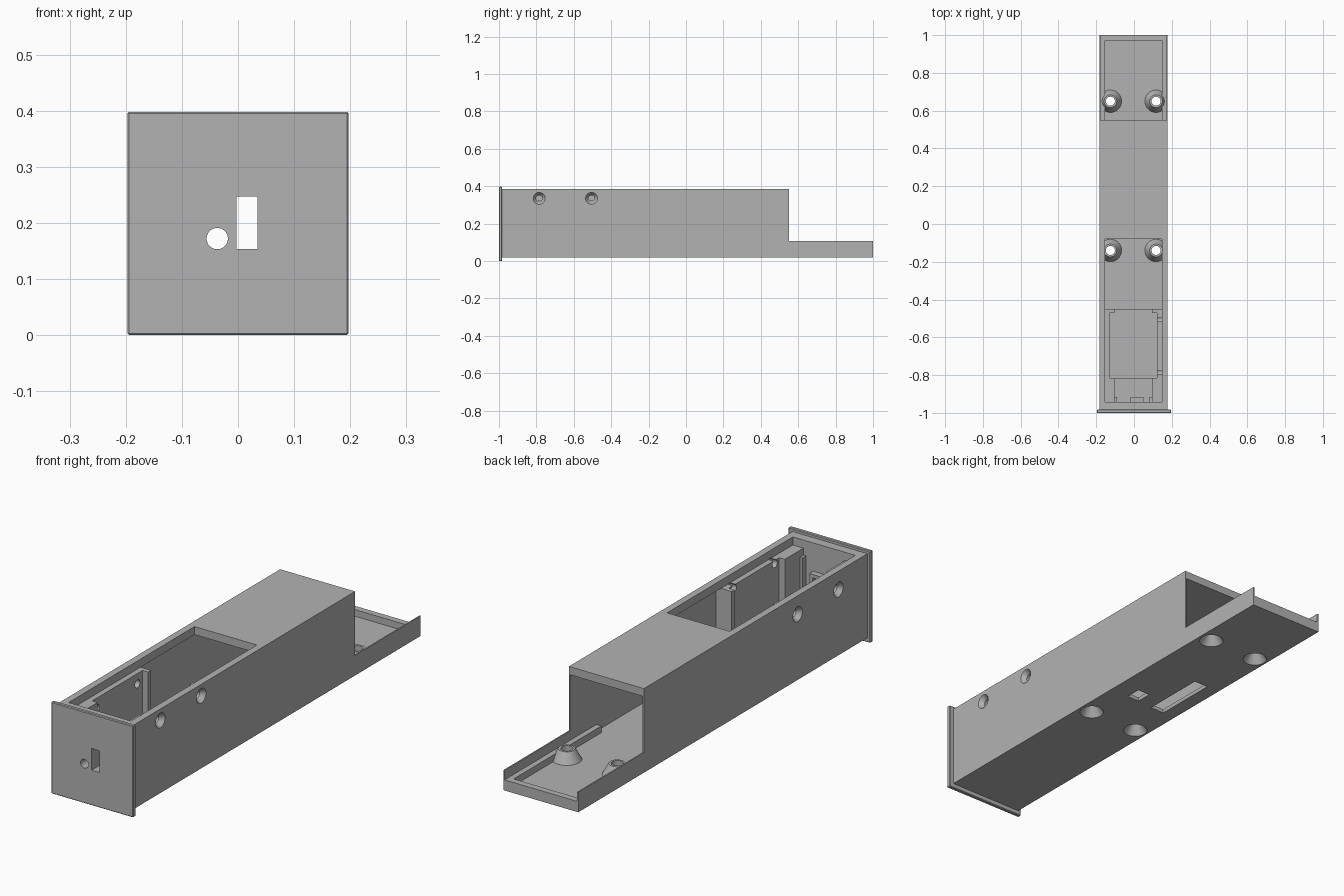
import bpy, bmesh, math
from mathutils import Matrix, Vector

old = bpy.data.objects.get("Cube")
if old:
    bpy.data.objects.remove(old)

grey = bpy.data.materials.new("plain grey")
grey.use_nodes = True
grey.diffuse_color = (0.45, 0.45, 0.45, 1)
grey.node_tree.nodes["Principled BSDF"].inputs["Base Color"].default_value = (0.45, 0.45, 0.45, 1)


def finish(name, bm):
    bmesh.ops.recalc_face_normals(bm, faces=bm.faces)
    me = bpy.data.meshes.new(name)
    bm.to_mesh(me)
    bm.free()
    me.materials.append(grey)
    ob = bpy.data.objects.new(name, me)
    bpy.context.collection.objects.link(ob)
    return ob


def box(name, xs, ys, zs):
    bm = bmesh.new()
    size = [b - a for a, b in (xs, ys, zs)]
    mid = [(a + b) / 2 for a, b in (xs, ys, zs)]
    bmesh.ops.create_cube(bm, size=1, matrix=Matrix.Translation(mid) @ Matrix.Diagonal((*size, 1)))
    return finish(name, bm)


def prism_x(name, profile, x0, x1):
    """Extrude a (y, z) outline along x."""
    bm = bmesh.new()
    face = bm.faces.new([bm.verts.new((x0, y, z)) for y, z in profile])
    out = bmesh.ops.extrude_face_region(bm, geom=[face])
    bmesh.ops.translate(bm, vec=(x1 - x0, 0, 0),
                        verts=[v for v in out["geom"] if isinstance(v, bmesh.types.BMVert)])
    return finish(name, bm)


def lathe(name, profile, place, n=32):
    """Solid turned from (radius, height) rings about local z."""
    bm = bmesh.new()
    rings = [[bm.verts.new((r * math.cos(2 * math.pi * i / n), r * math.sin(2 * math.pi * i / n), h))
              for i in range(n)] for r, h in profile]
    for a, b in zip(rings, rings[1:]):
        for i in range(n):
            j = (i + 1) % n
            bm.faces.new((a[i], a[j], b[j], b[i]))
    bm.faces.new(rings[0])
    bm.faces.new(rings[-1])
    bm.transform(place)
    return finish(name, bm)


def apply(ob, mod):
    bpy.context.view_layer.objects.active = ob
    bpy.ops.object.modifier_apply(modifier=mod.name)


def cut(ob, cutters):
    for c in cutters:
        m = ob.modifiers.new("cut", "BOOLEAN")
        m.operation, m.solver, m.object = "DIFFERENCE", "EXACT", c
        apply(ob, m)


X0, X1 = -0.183, 0.177          # outer sides
FRONT, STEP, BACK = -0.985, 0.55, 1.0
BOTTOM, TOP, TRAY = 0.02, 0.385, 0.107
FLOOR, SLAB = 0.037, 0.35       # floor top, lid underside
IN0, IN1 = -0.153, 0.147        # inner edges of rails and lid opening
SKIN = 0.006
cutters = []

# Cutters for the port and round hole in the front
port = box("port_cutter", (-0.003, 0.035), (-1.1, -0.85), (0.153, 0.247))
eye = lathe("eye_cutter", [(0.019, -0.2), (0.019, 0.2)],
            Matrix.Translation((-0.037, -1, 0.172)) @ Matrix.Rotation(math.pi / 2, 4, "X"))
front_cuts = [port, eye]

# Countersunk screw cutters for the sides
side_cuts = {}
for sign, x, z in ((1, X1, 0.335), (-1, X0, 0.305)):
    side_cuts[sign] = [
        lathe("side_screw_cutter", [(0.032, -0.01), (0.032, 0), (0.017, 0.02), (0.017, 0.1)],
              Matrix.Translation((x, y, z)) @ Matrix.Rotation(-sign * math.pi / 2, 4, "Y"))
        for y in (-0.785, -0.505)]

# Countersunk screw cutters and slots for the floor
spots = [(x, y) for x in (-0.125, 0.117) for y in (-0.14, 0.65)]
floor_cuts = [lathe("floor_screw_cutter",
                    [(0.05, -0.01), (0.05, 0), (0.024, 0.04), (0.024, 0.2)],
                    Matrix.Translation((x, y, BOTTOM))) for x, y in spots]
slots = [box("slot_cutter", (-0.12, -0.052), (0.05, 0.34), (-0.1, 0.1)),
         box("slot_cutter", (0.025, 0.085), (0.06, 0.13), (-0.1, 0.1))]
cutters = front_cuts + side_cuts[1] + side_cuts[-1] + floor_cuts + slots

# Front plate with a fine chamfer
plate = box("front_plate", (-0.197, 0.197), (-1, FRONT + 0.002), (0, 0.398))
bev = plate.modifiers.new("bevel", "BEVEL")
bev.width, bev.segments = 0.003, 1
apply(plate, bev)
cut(plate, front_cuts)

# Inner front wall and the collar around the port
wall = box("front_wall", (X0 + SKIN, X1 - SKIN), (FRONT, -0.943), (FLOOR, SLAB))
cut(wall, front_cuts)
collar = box("port_collar", (-0.018, 0.05), (-0.944, -0.917), (0.138, 0.262))
cut(collar, front_cuts)
for x in (-0.103, 0.083):
    box("bracket_post", (x, x + 0.012), (-0.944, -0.917), (FLOOR, 0.32))

# Floor
floor = box("floor", (X0 + SKIN, X1 - SKIN), (FRONT, BACK), (BOTTOM, FLOOR))
cut(floor, floor_cuts + slots)
box("front_floor_step", (IN0, IN1), (-0.944, -0.45), (FLOOR - 0.002, 0.06))
box("front_floor_rise", (IN0, IN1), (-0.944, -0.817), (FLOOR - 0.002, 0.075))

# Thin side walls, stepped down to the tray
outline = [(FRONT, BOTTOM), (BACK, BOTTOM), (BACK, TRAY), (STEP, TRAY), (STEP, TOP), (FRONT, TOP)]
for name, sign, a in (("right_wall", -1, X0), ("left_wall", 1, X1 - SKIN)):
    cut(prism_x(name, outline, a, a + SKIN), side_cuts[sign])

# Tray rails and rear lip
rails = [box("tray_rail", (X0 + SKIN, IN0), (0.37, BACK), (FLOOR - 0.002, 0.066)),
         box("tray_rail", (IN1, X1 - SKIN), (0.37, BACK), (FLOOR - 0.002, 0.066))]
for rail in rails:
    cut(rail, floor_cuts)
box("rear_lip", (IN0, IN1), (0.972, BACK), (FLOOR - 0.002, 0.066))

# Conical screw bosses
for i, (x, y) in enumerate(spots):
    boss = lathe("screw_boss", [(0.06, 0), (0.034, 0.048)], Matrix.Translation((x, y, FLOOR - 0.001)))
    limits = [box("trim_cutter", (X1 - SKIN, 0.5), (-1, 1), (-0.5, 0.5)),
              box("trim_cutter", (-0.5, X0 + SKIN), (-1, 1), (-0.5, 0.5))]
    cut(boss, [floor_cuts[i]] + limits)
    cutters += limits

# Lid with the long access opening
lid = box("lid", (X0 + SKIN, X1 - SKIN), (FRONT, STEP), (SLAB, TOP))
opening = box("opening_cutter", (IN0, IN1), (-0.943, -0.08), (0.3, 0.5))
cutters.append(opening)
cut(lid, [opening] + side_cuts[1] + side_cuts[-1])

# Side holders inside: panel between a front block and a rear post
for sign, skin, panel, post in ((1, X1 - SKIN, 0.123, 0.096), (-1, X0 + SKIN, -0.129, -0.103)):
    parts = [box("holder_panel", sorted((skin, panel)), (-0.817, -0.468), (FLOOR, SLAB)),
             box("holder_post", sorted((skin, post)), (-0.47, -0.45), (FLOOR, SLAB)),
             box("holder_block", sorted((skin, post)), (-0.944, -0.815), (FLOOR, SLAB))]
    for p in parts:
        cut(p, side_cuts[sign])

for c in cutters:
    bpy.data.objects.remove(c)

# Smooth the turned surfaces, keep the edges sharp
for ob in bpy.context.scene.objects:
    ob.select_set(ob.type == "MESH")
bpy.ops.object.shade_smooth_by_angle(angle=math.radians(25))
